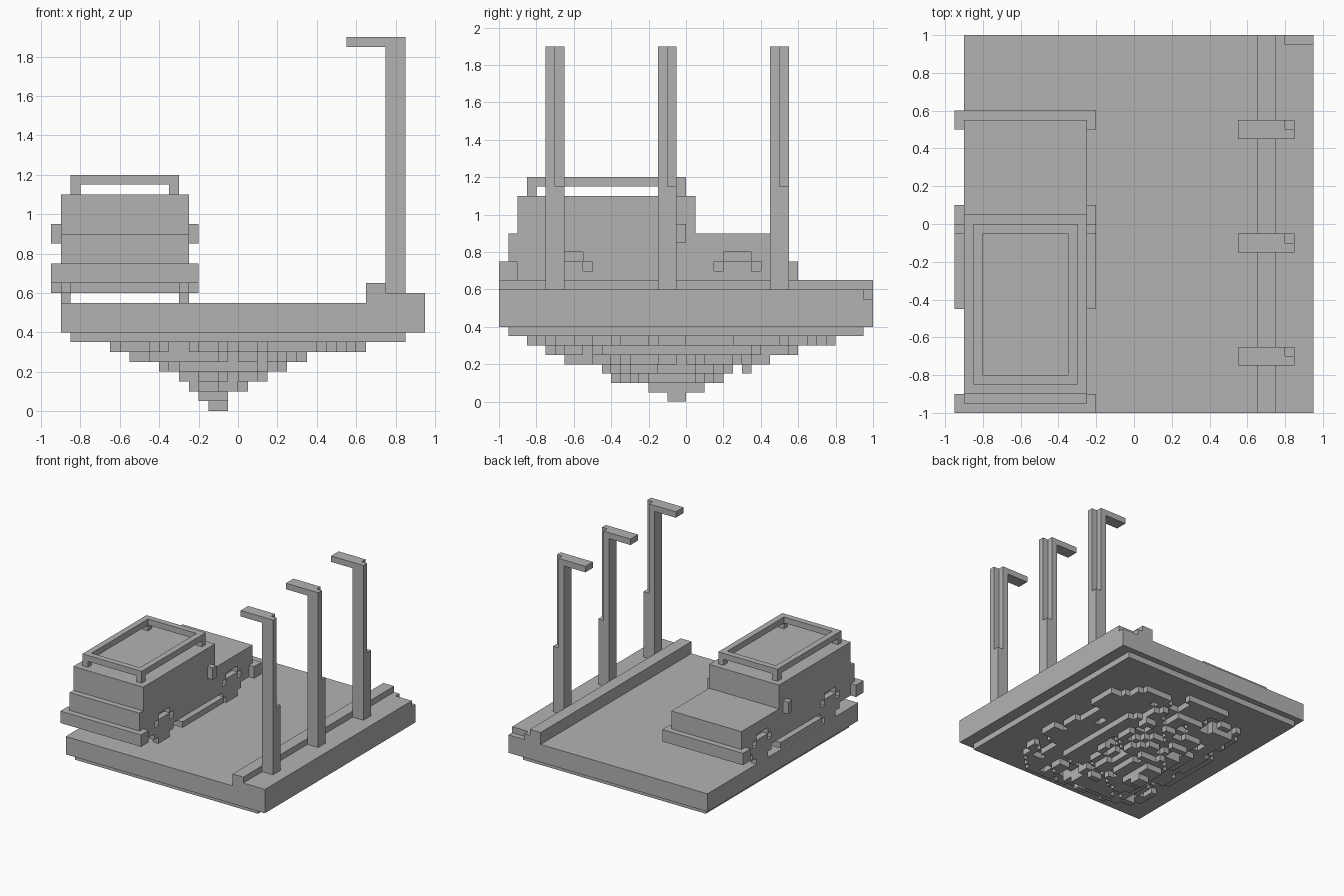
import bpy
import bmesh
from itertools import product
from mathutils import Vector, noise

CELL = 0.05  # every part sits on this block grid; sizes below are in cells

cube = bpy.data.objects.get("Cube")
if cube:
    bpy.data.objects.remove(cube, do_unlink=True)

grey = bpy.data.materials.new("plain grey")
grey.use_nodes = True
COLOUR = (0.45, 0.45, 0.45, 1.0)
grey.diffuse_color = COLOUR
grey.node_tree.nodes["Principled BSDF"].inputs["Base Color"].default_value = COLOUR


def block(x0, x1, y0, y1, z0, z1):
    """Set of grid cells filling a box."""
    return set(product(range(x0, x1), range(y0, y1), range(z0, z1)))


def skin(name, cells):
    """Make an object from the outer faces of a set of cells."""
    bm = bmesh.new()
    verts = {}

    def vert(p):
        if p not in verts:
            verts[p] = bm.verts.new(Vector(p) * CELL)
        return verts[p]

    for cell in sorted(cells):
        for axis in range(3):
            u, v = (axis + 1) % 3, (axis + 2) % 3
            for side in (0, 1):
                near = list(cell)
                near[axis] += 2 * side - 1
                if tuple(near) in cells:
                    continue
                loop = []
                for a, b in ((0, 0), (1, 0), (1, 1), (0, 1)):
                    p = list(cell)
                    p[axis] += side
                    p[u] += a
                    p[v] += b
                    loop.append(vert(tuple(p)))
                bm.faces.new(loop if side else loop[::-1])
    bmesh.ops.dissolve_limit(bm, angle_limit=0.01, verts=bm.verts[:], edges=bm.edges[:])
    mesh = bpy.data.meshes.new(name)
    bm.to_mesh(mesh)
    bm.free()
    mesh.materials.append(grey)
    obj = bpy.data.objects.new(name, mesh)
    bpy.context.collection.objects.link(obj)
    return obj


# Road slab with raised kerb and pavement, chipped at the back corner
slab = block(-18, 19, -20, 20, 8, 11)
slab |= block(13, 15, -20, 20, 11, 13) | block(15, 19, -20, 20, 11, 12)
slab -= block(16, 19, 19, 20, 11, 12)
skin("road_slab", slab)

# Lamp posts: the upper part has one corner cut away
for label, y in (("front", -15), ("middle", -3), ("back", 9)):
    post = block(15, 17, y, y + 2, 12, 38) | block(11, 17, y, y + 2, 37, 38)
    post -= block(16, 17, y + 1, y + 2, 23, 38)
    skin(label + "_lamp_post", post)

# Vehicle body: cab, stepped nose and low rear bed
body = block(-18, -5, -18, 1, 13, 22)
body |= block(-18, -5, -19, 11, 13, 18)

# Wheels and the arch grooves around them, on both sides
for x in (-18, -6):
    for y in (-15, 3):
        body |= block(x, x + 1, y + 1, y + 4, 11, 15)
        body |= block(x, x + 1, y, y + 5, 12, 14)
        body -= block(x, x + 1, y + 1, y + 4, 15, 16)
        body -= block(x, x + 1, y, y + 1, 14, 15)
        body -= block(x, x + 1, y + 4, y + 5, 14, 15)
skin("vehicle_body", body)

# Bumpers, running boards and mirrors
skin("front_bumper", block(-19, -4, -20, -18, 13, 15) - body)
skin("rear_bumper", block(-19, -4, 10, 12, 13, 15) - body)
skin("running_boards", block(-19, -4, -9, 2, 12, 13))
for label, x in (("right", -19), ("left", -5)):
    skin(label + "_mirror", block(x, x + 1, -1, 0, 17, 19))

# Roof rack: open frame on four short legs
rack = block(-17, -6, -17, 0, 23, 24) - block(-16, -7, -16, -1, 23, 24)
for x, y in product((-17, -7), (-17, -1)):
    rack |= block(x, x + 1, y, y + 1, 22, 23)
skin("roof_rack", rack)

# Ragged rock under the slab: shrinking layers, each broken up by noise
LAYERS = (
    (-13, 13, -17, 16),
    (-11, 7, -15, 12),
    (-8, 5, -13, 9),
    (-6, 3, -9, 7),
    (-5, 1, -8, 4),
    (-4, -1, -4, 2),
    (-3, -1, -2, 0),
)
rock = block(-17, 17, -19, 19, 7, 8)
for i, (x0, x1, y0, y1) in enumerate(LAYERS):
    z = 6 - i
    for x, y, _ in block(x0, x1, y0, y1, z, z + 1):
        dx = abs(2 * x + 1 - x0 - x1) / (x1 - x0)
        dy = abs(2 * y + 1 - y0 - y1) / (y1 - y0)
        ragged = noise.noise(Vector((x * 0.37, y * 0.37, 4.3 + i * 0.15)))
        inside = (dx ** 2.5 + dy ** 2.5) ** 0.4 + 0.7 * ragged < 0.97
        if (inside or i > 4) and (x, y, z + 1) in rock:
            rock.add((x, y, z))
skin("rock_underside", rock)
